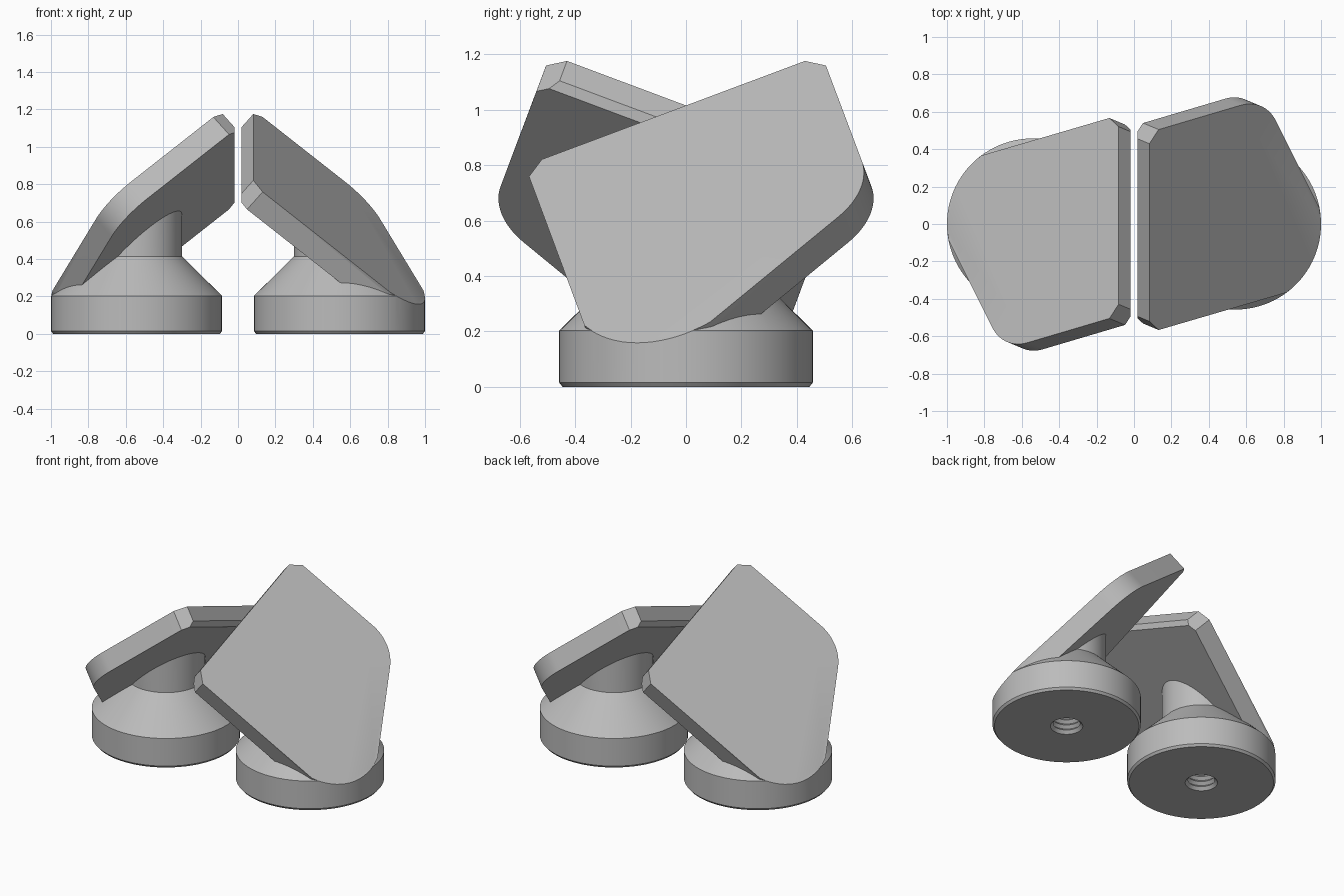
import bpy, bmesh
from math import sin, cos, radians, pi
from mathutils import Matrix, Vector

cube = bpy.data.objects.get("Cube")
if cube:
    bpy.data.objects.remove(cube)

BASE_X, BASE_R = 0.5425, 0.4575      # foot centre and radius
ROLL, TILT = radians(20.5), radians(40)
TOP_X, TOP_W = 0.082, 0.951          # upper edge of the plate
THICK = 0.13
HOLES = [(0.016, 0.281), (0.60, 0.637)]
HOLE_R, BOSS_R = 0.14, 0.28

grey = bpy.data.materials.new("light grey")
grey.use_nodes = True
colour = (0.5, 0.5, 0.5, 1)
grey.diffuse_color = colour
grey.node_tree.nodes["Principled BSDF"].inputs["Base Color"].default_value = colour

# Plate frame: X along the upper edge, Y down the slope, Z into the plate
across = Vector((0, cos(ROLL), sin(ROLL)))
rise = Vector((0, -sin(ROLL), cos(ROLL)))
side = Vector((1, 0, 0))
down = side * cos(TILT) - rise * sin(TILT)
origin = side * TOP_X + rise * TOP_W
frame = Matrix((across, down, across.cross(down))).transposed().to_4x4()
frame.translation = origin


def finish(name, bm):
    bmesh.ops.recalc_face_normals(bm, faces=bm.faces)
    mesh = bpy.data.meshes.new(name)
    bm.to_mesh(mesh)
    bm.free()
    mesh.materials.append(grey)
    obj = bpy.data.objects.new(name, mesh)
    bpy.context.collection.objects.link(obj)
    return obj


def prism(name, outline, z0, z1, matrix=frame):
    bm = bmesh.new()
    face = bm.faces.new([bm.verts.new((x, y, z0)) for x, y in outline])
    new = bmesh.ops.extrude_face_region(bm, geom=[face])["geom"]
    moved = [g for g in new if isinstance(g, bmesh.types.BMVert)]
    bmesh.ops.translate(bm, verts=moved, vec=(0, 0, z1 - z0))
    bm.transform(matrix)
    return finish(name, bm)


def lathe(name, profile, steps=96):
    bm = bmesh.new()
    verts = [bm.verts.new((r, 0, z)) for r, z in profile]
    edges = [bm.edges.new(pair) for pair in zip(verts, verts[1:])]
    bmesh.ops.spin(bm, geom=verts + edges, axis=(0, 0, 1), cent=(0, 0, 0),
                   angle=2 * pi, steps=steps)
    bmesh.ops.remove_doubles(bm, verts=bm.verts, dist=1e-5)
    bm.transform(Matrix.Translation((BASE_X, 0, 0)))
    return finish(name, bm)


def combine(target, tool, operation):
    mod = target.modifiers.new(operation, "BOOLEAN")
    mod.operation, mod.solver, mod.object = operation, "EXACT", tool
    bpy.context.view_layer.objects.active = target
    bpy.ops.object.modifier_apply(modifier=mod.name)
    bpy.data.objects.remove(tool)


def arc(cx, cy, r, start, end, n):
    steps = [radians(start + (end - start) * i / n) for i in range(n + 1)]
    return [(cx + r * cos(a), cy + r * sin(a)) for a in steps]


def to_plate(x, y):
    """Plate coordinates of the slope point above (x, y)."""
    v = (x - TOP_X) / cos(TILT)
    w = TOP_W - v * sin(TILT)
    return (y + w * sin(ROLL)) / cos(ROLL), v


# Round foot with cone, neck and threaded socket
thread = [(0.1 if i % 2 else 0.082, 0.02 + 0.018 * i) for i in range(16)]
foot = [(0, 0.31)] + thread[::-1] + [
    (0.1, 0), (BASE_R - 0.012, 0), (BASE_R, 0.015), (BASE_R, 0.203),
    (0.2425, 0.415), (0.2425, 0.95), (0, 0.95)]
bracket = lathe("left_bracket", foot)

# Sloping plate, its lower end following the rim of the foot
outline = [(-0.265, 0.065), (-0.2, 0), (0.814, 0), (0.879, 0.065)]
outline += arc(*HOLES[1], BOSS_R, 0, 62, 16)
outline += [to_plate(x, y) for x, y in arc(BASE_X, 0, BASE_R - 0.001, 11, -53.5, 24)]
combine(bracket, prism("plate", outline, -0.05, THICK), "UNION")

# Trim everything above the plate face and past the middle plane
square = [(-3, -3), (3, -3), (3, 3), (-3, 3)]
combine(bracket, prism("face_trim", square, -2, 0), "DIFFERENCE")
middle = [(-1, -2), (0.018, -2), (0.018, 2), (-1, 2)]
combine(bracket, prism("middle_trim", middle, -1, 3, Matrix()), "DIFFERENCE")

# Teardrop screw holes, points towards the sky
up = Vector((across.z, down.z)).normalized()
for cx, cy in HOLES:
    heading = Vector((1, 0)).angle_signed(up) * -180 / pi
    drop = arc(cx, cy, HOLE_R, heading + 45, heading + 315, 36)
    drop.append((cx + up.x * HOLE_R * 2 ** 0.5, cy + up.y * HOLE_R * 2 ** 0.5))
    combine(bracket, prism("hole", drop, -0.2, 0.35), "DIFFERENCE")

# Smooth the round surfaces and add the opposite bracket
bpy.ops.object.select_all(action="DESELECT")
bracket.select_set(True)
bpy.context.view_layer.objects.active = bracket
bpy.ops.object.shade_smooth_by_angle(angle=radians(25))
twin = bracket.copy()
twin.data = bracket.data.copy()
twin.name = "right_bracket"
twin.rotation_euler.z = pi
bpy.context.collection.objects.link(twin)
